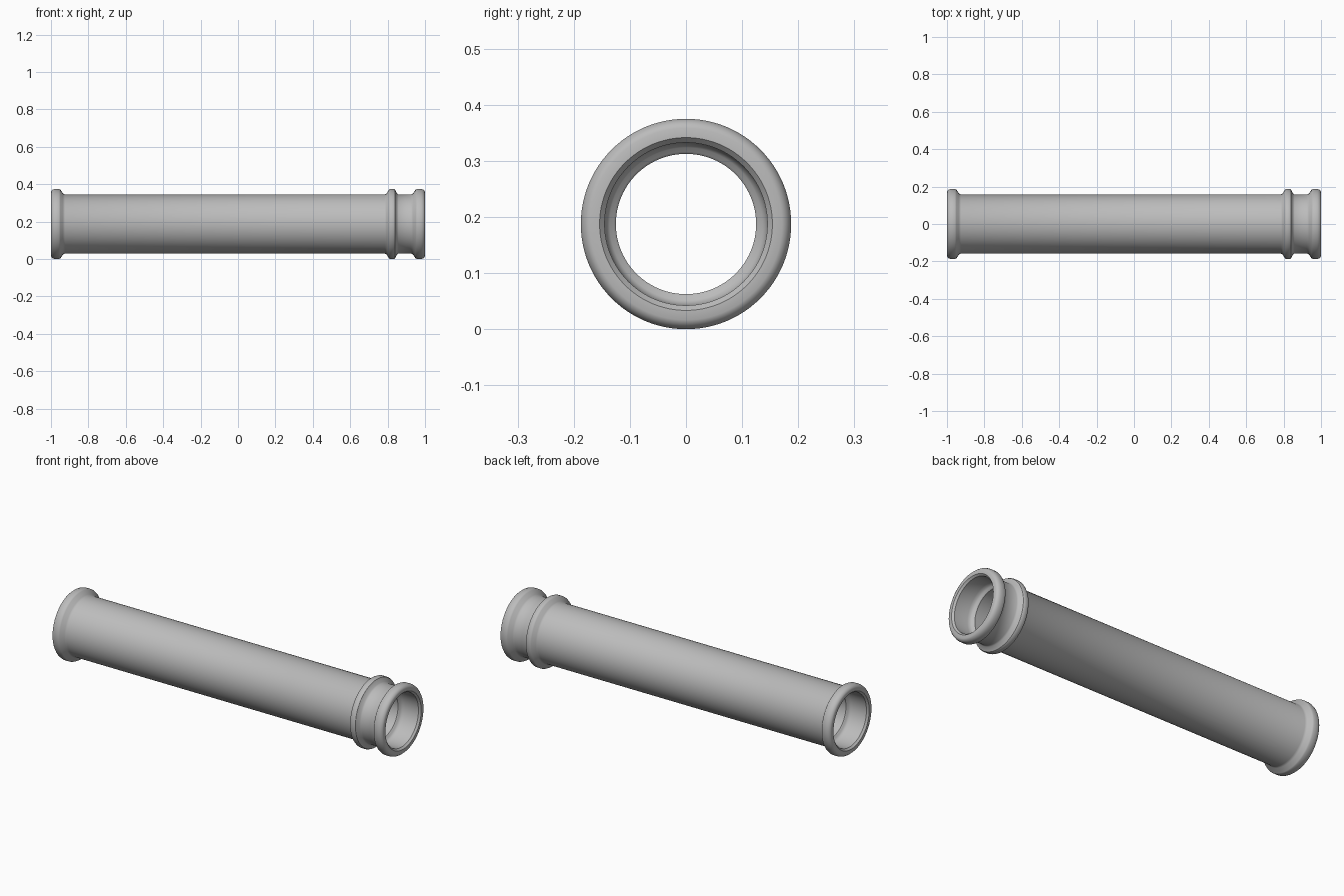
import bpy
import bmesh
from math import pi, radians
from mathutils import Vector

cube = bpy.data.objects.get("Cube")
if cube:
    bpy.data.objects.remove(cube, do_unlink=True)

AXIS_Z = 0.1875    # height of the pipe axis
TUBE = 0.158       # outer radius of the tube
RIM = 0.1875       # outer radius of the collars
BORE = 0.125       # inner radius of the tube
SEGMENTS = 96

steel = bpy.data.materials.new("grey_steel")
steel.use_nodes = True
colour = (0.5, 0.5, 0.5, 1)
steel.diffuse_color = colour
steel.node_tree.nodes["Principled BSDF"].inputs["Base Color"].default_value = colour


def end_outside(side):
    """Rim and flared collar, from the end face inwards."""
    points = [(1, 0.171), (0.997, 0.178), (0.99, 0.184), (0.98, RIM),
              (0.957, RIM), (0.95, 0.184), (0.936, 0.163), (0.925, TUBE)]
    return [(side * x, r) for x, r in points]


def end_inside(side):
    """Socket with a rounded stop, from the end face inwards."""
    points = [(1, 0.154), (0.99, 0.145), (0.91, 0.145), (0.897, 0.142),
              (0.888, 0.136), (0.885, 0.129), (0.88, BORE)]
    return [(side * x, r) for x, r in points]


# Raised bead behind the socket
bead = [(0.785, TUBE), (0.795, 0.163), (0.807, 0.184), (0.814, RIM),
        (0.832, RIM), (0.839, 0.184), (0.85, 0.163), (0.858, TUBE)]

# Closed wall section: along the outside, then back through the bore
profile = (end_outside(-1) + bead + end_outside(1)[::-1]
           + end_inside(1) + end_inside(-1)[::-1])

# Revolve the section round the pipe axis
bm = bmesh.new()
verts = [bm.verts.new((x, 0, AXIS_Z + r)) for x, r in profile]
edges = [bm.edges.new((v, verts[i - 1])) for i, v in enumerate(verts)]
bmesh.ops.spin(bm, geom=verts + edges, cent=Vector((0, 0, AXIS_Z)),
               axis=Vector((1, 0, 0)), angle=2 * pi, steps=SEGMENTS,
               use_merge=False)
bmesh.ops.remove_doubles(bm, verts=bm.verts[:], dist=0.0001)
bmesh.ops.recalc_face_normals(bm, faces=bm.faces[:])

mesh = bpy.data.meshes.new("pipe_fitting")
bm.to_mesh(mesh)
bm.free()
mesh.materials.append(steel)
pipe = bpy.data.objects.new("pipe_fitting", mesh)
bpy.context.collection.objects.link(pipe)

# Smooth walls with crisp rim edges
bpy.ops.object.select_all(action="DESELECT")
pipe.select_set(True)
bpy.context.view_layer.objects.active = pipe
bpy.ops.object.shade_smooth_by_angle(angle=radians(35))
